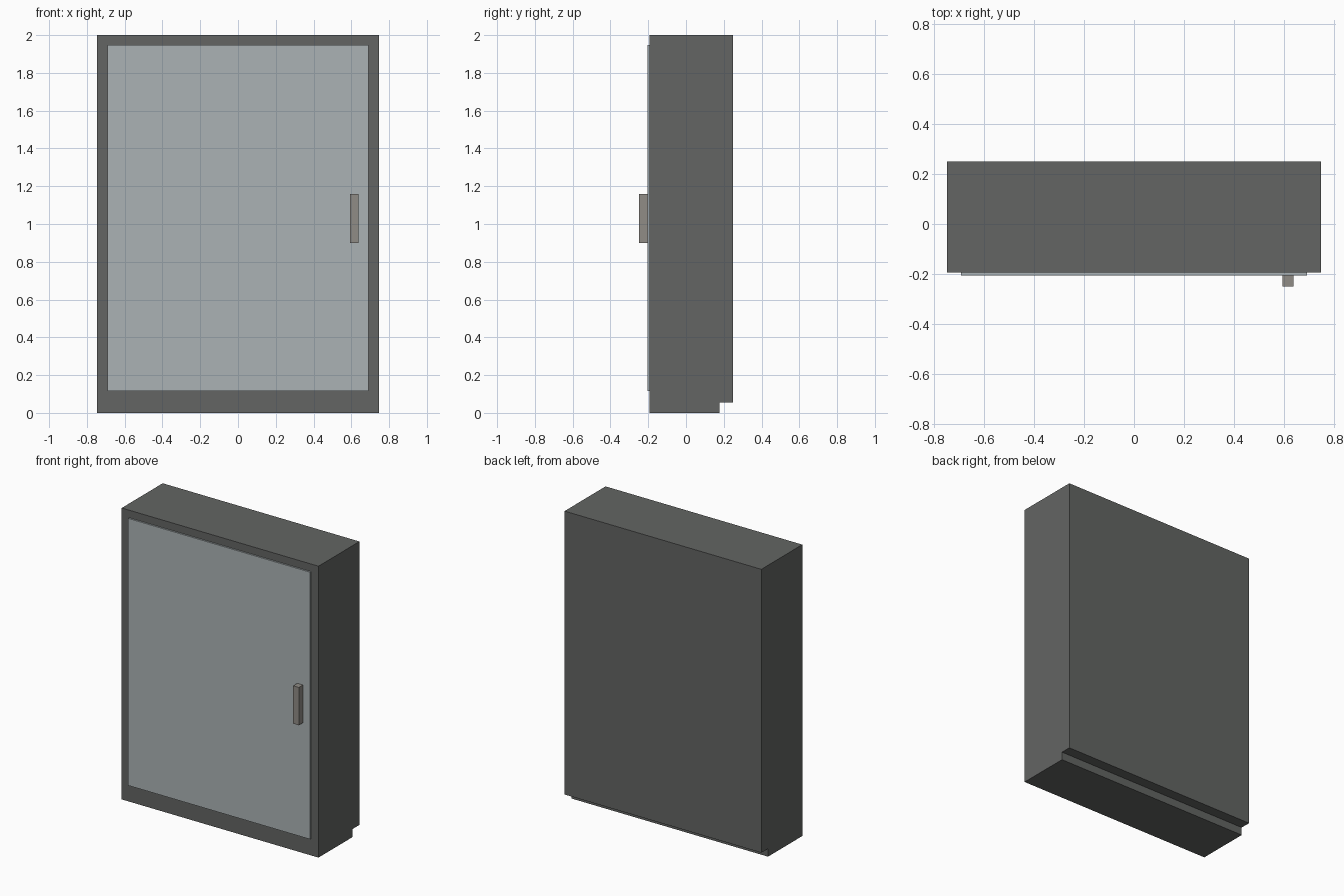
import bpy, bmesh

if "Cube" in bpy.data.objects:
    bpy.data.objects.remove(bpy.data.objects["Cube"])


def material(name, rgb):
    m = bpy.data.materials.new(name)
    m.diffuse_color = (*rgb, 1)
    m.use_nodes = True
    m.node_tree.nodes["Principled BSDF"].inputs["Base Color"].default_value = m.diffuse_color
    return m


def extrude_profile(name, profile, x0, x1, mat):
    """Extrude a (y, z) outline along x from x0 to x1."""
    bm = bmesh.new()
    face = bm.faces.new([bm.verts.new((x0, y, z)) for y, z in profile])
    ext = bmesh.ops.extrude_face_region(bm, geom=[face])
    verts = [v for v in ext["geom"] if isinstance(v, bmesh.types.BMVert)]
    bmesh.ops.translate(bm, verts=verts, vec=(x1 - x0, 0, 0))
    bmesh.ops.recalc_face_normals(bm, faces=bm.faces)
    mesh = bpy.data.meshes.new(name)
    bm.to_mesh(mesh)
    bm.free()
    mesh.materials.append(mat)
    obj = bpy.data.objects.new(name, mesh)
    bpy.context.collection.objects.link(obj)
    return obj


def rect(y0, y1, z0, z1):
    return [(y0, z0), (y1, z0), (y1, z1), (y0, z1)]


dark = material("dark_grey", (0.125, 0.13, 0.125))
pale = material("pale_blue_grey", (0.41, 0.45, 0.46))
warm = material("warm_grey", (0.28, 0.265, 0.24))

FRONT, DOOR, BACK = -0.194, -0.205, 0.25

# cabinet body, notched along the lower back edge for the skirting
extrude_profile("cabinet_body",
                [(FRONT, 0), (0.177, 0), (0.177, 0.055), (BACK, 0.055),
                 (BACK, 2), (FRONT, 2)], -0.747, 0.747, dark)

# door panel standing slightly proud of the body
extrude_profile("door", rect(DOOR, FRONT, 0.115, 1.948), -0.691, 0.691, pale)

# door handle
extrude_profile("handle", rect(-0.25, DOOR, 0.90, 1.16), 0.594, 0.637, warm)
